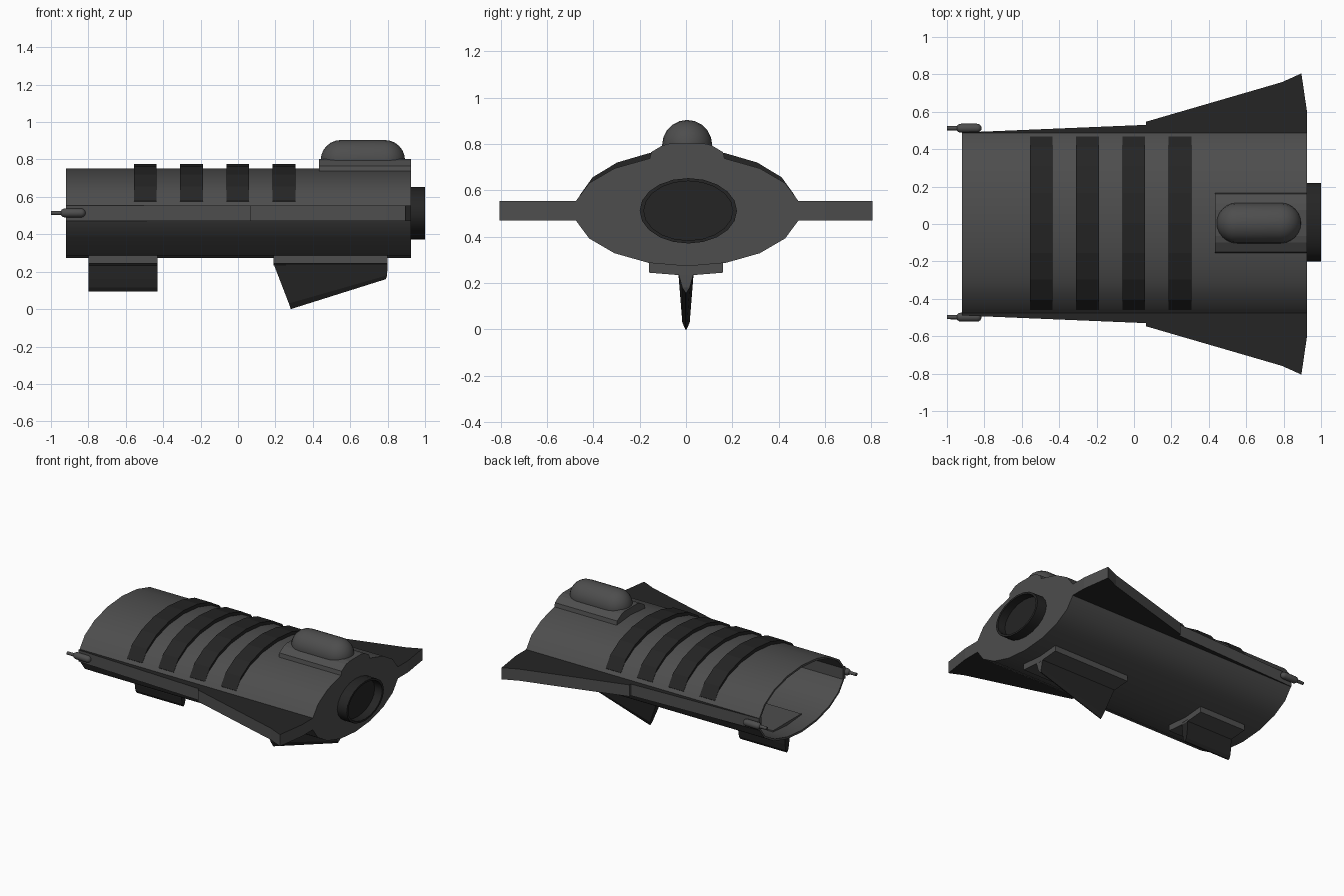
import bpy, bmesh, math
from mathutils import Vector

if "Cube" in bpy.data.objects:
    bpy.data.objects.remove(bpy.data.objects["Cube"])

CY, CZ = 0.005, 0.512          # hull axis
RY, RZ = 0.488, 0.239          # hull radii


def material(name, v):
    m = bpy.data.materials.new(name)
    m.diffuse_color = (v, v, v, 1)
    m.use_nodes = True
    m.node_tree.nodes["Principled BSDF"].inputs["Base Color"].default_value = m.diffuse_color
    return m


GREY = material("hull grey", 0.075)
DARK = material("dark trim", 0.018)


def finish(name, bm, mats, rule=None, smooth=None):
    bmesh.ops.remove_doubles(bm, verts=bm.verts, dist=1e-5)
    bmesh.ops.recalc_face_normals(bm, faces=bm.faces)
    bm.normal_update()
    if rule:
        for f in bm.faces:
            f.material_index = 1 if rule(f) else 0
    me = bpy.data.meshes.new(name)
    bm.to_mesh(me)
    bm.free()
    ob = bpy.data.objects.new(name, me)
    bpy.context.collection.objects.link(ob)
    for m in mats:
        me.materials.append(m)
    if smooth:
        bpy.ops.object.select_all(action='DESELECT')
        ob.select_set(True)
        bpy.context.view_layer.objects.active = ob
        bpy.ops.object.shade_smooth_by_angle(angle=math.radians(smooth))
    return ob


def loft(name, rings, mats, rule=None, smooth=None, cap_start=True, cap_end=True):
    """Skin a list of closed rings that all have the same point count."""
    bm = bmesh.new()
    rows = [[bm.verts.new(p) for p in r] for r in rings]
    n = len(rows[0])
    for a, b in zip(rows, rows[1:]):
        for i in range(n):
            j = (i + 1) % n
            bm.faces.new((a[i], a[j], b[j], b[i]))
    if cap_start:
        bm.faces.new(rows[0])
    if cap_end:
        bm.faces.new(rows[-1])
    return finish(name, bm, mats, rule, smooth)


def prism_x(name, pts, x0, x1, mats):
    return loft(name, [[(x, y, z) for y, z in pts] for x in (x0, x1)], mats)


def ellipse(x, cy, ry, rz, n, start=90):
    return [(x, cy + ry * math.cos(a), CZ + rz * math.sin(a))
            for a in (math.radians(start + 360 * i / n) for i in range(n))]


# Hollow hull: rear cap, outer skin, front rim, inner skin, inner bulkhead
T = 0.015
loft("hull", [ellipse(0.925, CY, RY, RZ, 18), ellipse(-0.92, CY, RY, RZ, 18),
              ellipse(-0.92, CY, RY - T, RZ - T, 18),
              ellipse(0.90, CY, RY - T, RZ - T, 18)], [GREY], smooth=32)

# Four raised bands over the top of the hull
arc = [(math.cos(math.radians(d)), math.sin(math.radians(d))) for d in range(10, 171, 20)]
outer = [(CY + 0.965 * RY * c, CZ + RZ * s + 0.025) for c, s in arc]
inner = [(CY + 0.95 * RY * c, CZ + RZ * s - 0.012) for c, s in arc]
for k in range(4):
    x0 = -0.557 + 0.2475 * k
    prism_x(f"band_{k + 1}", outer + inner[::-1], x0, x0 + 0.122, [DARK])

# Side wings: dark faces, grey edges
wing = [(-0.92, 0.46), (-0.92, 0.489), (0.065, 0.53), (0.065, 0.547),
        (0.79, 0.758), (0.895, 0.805), (0.925, 0.6), (0.925, 0.46)]
for side, s in (("left", 1), ("right", -1)):
    loft(f"wing_{side}", [[(x, s * y, z) for x, y in wing] for z in (0.471, 0.554)],
         [GREY, DARK], rule=lambda f: abs(f.normal.z) > 0.5)


# Revolved shape along x: list of (x, radius)
def revolve(name, prof, cy, cz, n, mats, smooth=40, half=False):
    rings = []
    for x, r in prof:
        ring = []
        for i in range(n):
            a = 2 * math.pi * i / n
            z = r * math.sin(a)
            ring.append((x, cy + r * math.cos(a), cz + (max(z, 0) if half else z)))
        rings.append(ring)
    return loft(name, rings, mats, smooth=smooth)


def capsule(x0, x1, r, steps=6):
    q = [math.radians(90 * i / steps) for i in range(steps + 1)]
    a = [(x0 + r - r * math.cos(t), max(r * math.sin(t), 0.001)) for t in q]
    return a + [(x0 + x1 - x, rr) for x, rr in a[::-1]]


# Wing-root guns
for side, y in (("left", 0.512), ("right", -0.498)):
    revolve(f"gun_pod_{side}", capsule(-0.95, -0.815, 0.024, 4), y, 0.514, 12, [GREY])
    revolve(f"gun_barrel_{side}", [(-1.0, 0.011), (-0.93, 0.012)], y, 0.514, 10, [GREY])

# Canopy and its sloped base
base = [(-0.165, 0.72), (-0.155, 0.765), (-0.105, 0.795), (-0.07, 0.803),
        (0.07, 0.803), (0.105, 0.795), (0.155, 0.765), (0.165, 0.72)]
prism_x("canopy_base", [(y + CY, z) for y, z in base], 0.432, 0.925, [GREY])
revolve("canopy", capsule(0.442, 0.893, 0.108), CY, 0.796, 20, [GREY])

# Rear exhaust ring with recessed disc
loft("exhaust", [ellipse(0.90, 0.01, 0.21, 0.141, 20), ellipse(1.0, 0.01, 0.21, 0.141, 20),
                 ellipse(1.0, 0.01, 0.192, 0.128, 20), ellipse(0.94, 0.01, 0.192, 0.128, 20)],
     [DARK], smooth=30)

# Belly mounts
mount = [(-0.16, 0.31), (-0.16, 0.245), (0, 0.232), (0.16, 0.245), (0.16, 0.31)]
prism_x("front_fin_mount", mount, -0.80, -0.43, [GREY])
prism_x("rear_fin_mount", mount, 0.19, 0.80, [GREY])


# Belly fins: rows of (x0, z0, x1, z1, half width)
def fin(name, rows, mats, rule=None):
    rings = [[(x0, -w, z0), (x1, -w, z1), (x1, w, z1), (x0, w, z0)]
             for x0, z0, x1, z1, w in rows]
    loft(name, rings, mats, rule)


fin("front_fin", [(-0.80, 0.25, -0.43, 0.25, 0.03), (-0.80, 0.16, -0.43, 0.16, 0.024),
                  (-0.80, 0.115, -0.43, 0.115, 0.016), (-0.80, 0.095, -0.43, 0.095, 0.004)],
    [DARK])
fin("rear_fin", [(0.19, 0.243, 0.80, 0.243, 0.033), (0.272, 0.03, 0.797, 0.18, 0.016),
                 (0.282, 0.0, 0.79, 0.16, 0.003)],
    [DARK, GREY], rule=lambda f: f.normal.x > 0.9)
